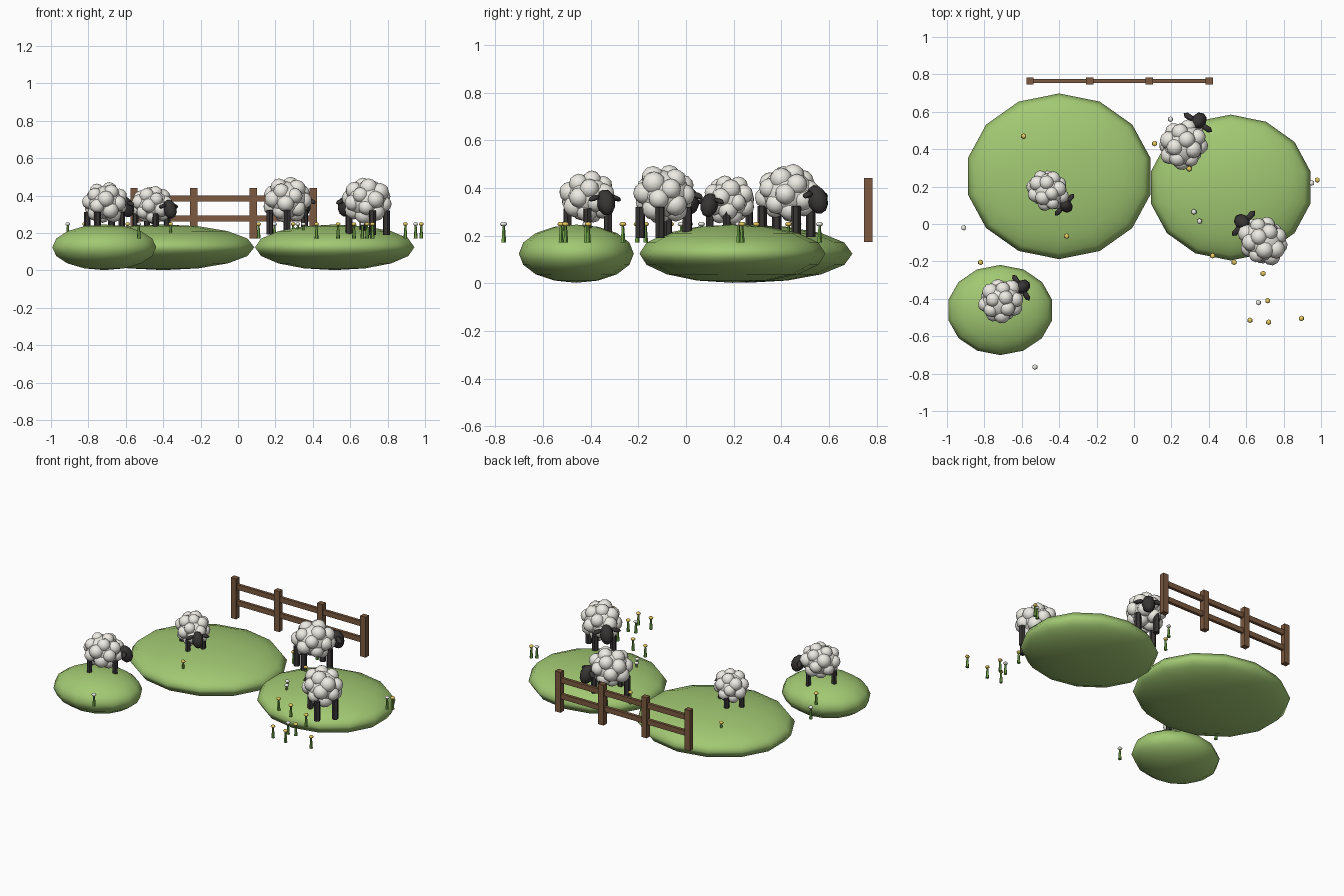
import bpy, math, random
from mathutils import Matrix, Vector

if "Cube" in bpy.data.objects:
    bpy.data.objects.remove(bpy.data.objects["Cube"])

random.seed(4)


def mat(name, rgb):
    m = bpy.data.materials.new(name)
    m.diffuse_color = (*rgb, 1)
    m.use_nodes = True
    m.node_tree.nodes["Principled BSDF"].inputs["Base Color"].default_value = m.diffuse_color
    return m


GRASS = mat("grass", (0.36, 0.58, 0.17))
WOOL = mat("wool", (0.85, 0.83, 0.77))
DARK = mat("dark_skin", (0.04, 0.035, 0.035))
WOOD = mat("wood", (0.2, 0.1, 0.05))
STEM = mat("stem_green", (0.15, 0.35, 0.06))
YELLOW = mat("yellow_petal", (0.8, 0.6, 0.12))
WHITE = mat("white_petal", (0.85, 0.85, 0.8))


def finish(name, m, matrix, smooth=False):
    o = bpy.context.object
    o.name = name
    o.matrix_world = matrix
    o.data.materials.append(m)
    if smooth:
        bpy.ops.object.shade_smooth()
    return o


def trs(loc, scale, rot=None):
    r = rot if rot else Matrix.Identity(4)
    return Matrix.Translation(loc) @ r @ Matrix.Diagonal((*scale, 1))


def ball(name, m, matrix, seg=8, rings=6, smooth=True):
    bpy.ops.mesh.primitive_uv_sphere_add(segments=seg, ring_count=rings, radius=1)
    return finish(name, m, matrix, smooth)


def ico(name, m, matrix):
    bpy.ops.mesh.primitive_ico_sphere_add(subdivisions=2, radius=1)
    return finish(name, m, matrix, True)


def box(name, m, loc, size):
    bpy.ops.mesh.primitive_cube_add(size=1)
    return finish(name, m, trs(loc, size))


def cone(name, m, r1, r2, h, matrix, n=6):
    bpy.ops.mesh.primitive_cone_add(vertices=n, radius1=r1, radius2=r2, depth=h)
    return finish(name, m, matrix)


# Hills: flattened low-sided spheres
for x, y, rx, ry in [(-0.40, 0.255, 0.50, 0.443), (0.517, 0.195, 0.437, 0.39),
                     (-0.715, -0.46, 0.285, 0.241)]:
    ball("hill", GRASS, trs((x, y, 0.124), (rx, ry, 0.122)), 14, 8)


def sheep(x, y, foot, heading, s):
    base = (Matrix.Translation((x, y, foot))
            @ Matrix.Rotation(math.radians(heading), 4, 'Z') @ Matrix.Scale(s, 4))
    # Fleece: core with tufts spread over it
    ico("fleece_core", WOOL, base @ trs((0, 0, 0.185), (0.118, 0.106, 0.1)))
    n = 20
    for i in range(n):
        z = 1 - (2 * i + 1) / n
        a = i * 2.39996
        r = math.sqrt(1 - z * z)
        p = Vector((0.097 * r * math.cos(a), 0.085 * r * math.sin(a), 0.185 + 0.08 * z))
        k = random.uniform(0.042, 0.051)
        ico("fleece_tuft", WOOL, base @ trs(p, (k, k, k), Matrix.Rotation(a, 4, 'Z')))
    # Head tilted down, with ears to both sides
    ball("head", DARK, base @ trs((0.15, 0, 0.158), (0.046, 0.042, 0.062),
                                  Matrix.Rotation(math.radians(-20), 4, 'Y')))
    for side in (-1, 1):
        ball("ear", DARK, base @ trs((0.14, side * 0.058, 0.178), (0.018, 0.034, 0.013),
                                     Matrix.Rotation(side * -0.3, 4, 'X')), 6, 4)
        # Legs
        for lx in (-0.09, 0.08):
            cone("leg", DARK, 0.02, 0.02, 0.13, base @ trs((lx, side * 0.056, 0.065), (1, 1, 1)))


sheep(-0.71, -0.41, 0.195, 33, 0.91)
sheep(-0.46, 0.18, 0.195, -41, 0.84)
sheep(0.265, 0.425, 0.193, 57, 1.0)
sheep(0.69, -0.09, 0.19, 138, 1.0)

# Fence
for i in range(4):
    box("fence_post", WOOD, (-0.556 + 0.3193 * i, 0.764, 0.307), (0.04, 0.036, 0.27))
for z in (0.385, 0.278):
    box("fence_rail", WOOD, (-0.077, 0.764, z), (0.958, 0.02, 0.034))

# Flowers
white = [(-0.91, -0.02), (-0.53, -0.765), (0.195, 0.56), (0.32, 0.065), (0.35, 0.015),
         (0.665, -0.42), (0.95, 0.22)]
yellow = [(-0.59, 0.47), (-0.36, -0.065), (-0.82, -0.205), (0.11, 0.43), (0.295, 0.295),
          (0.42, -0.17), (0.535, -0.205), (0.69, -0.265), (0.715, -0.41), (0.62, -0.515),
          (0.72, -0.525), (0.895, -0.505), (0.98, 0.235)]
for spots, m in ((white, WHITE), (yellow, YELLOW)):
    for x, y in spots:
        cone("flower_stem", STEM, 0.011, 0.005, 0.075, trs((x, y, 0.209), (1, 1, 1)), 5)
        ball("flower_head", m, trs((x, y, 0.248), (0.015, 0.015, 0.01)), 6, 4)
